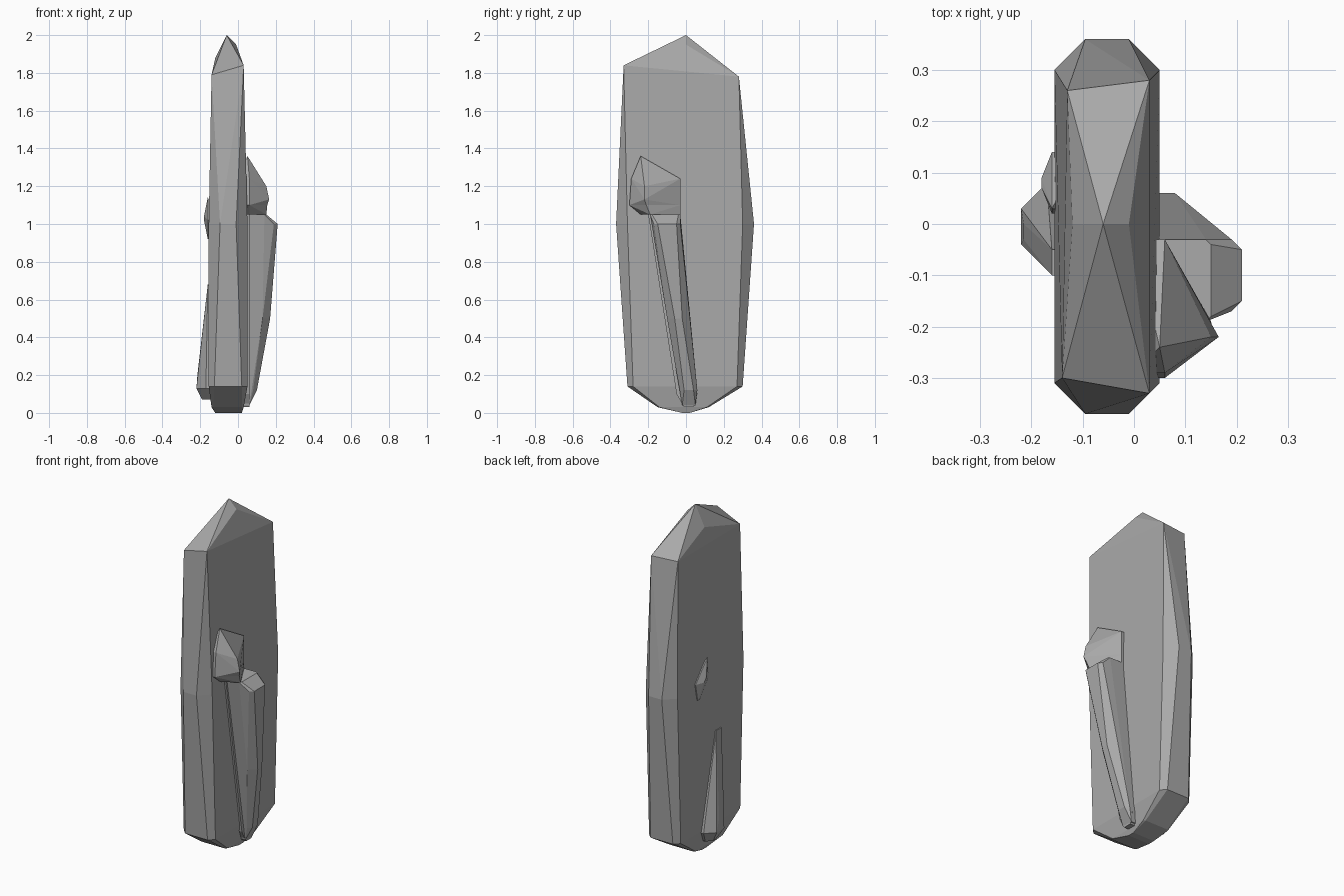
import bpy
import bmesh
import math
from mathutils import Vector

default_cube = bpy.data.objects.get("Cube")
if default_cube:
    bpy.data.objects.remove(default_cube, do_unlink=True)

# One plain colour for the whole model
grey = bpy.data.materials.new("plain grey")
grey.use_nodes = True
shade = (.4, .4, .4, 1)
grey.diffuse_color = shade
grey.node_tree.nodes["Principled BSDF"].inputs["Base Color"].default_value = shade


def section(height, left, right, front, back, bevel=0):
    """Horizontal rectangle with its four corners cut off by the bevel."""
    corners = []
    for x, inward_x in ((left, bevel), (right, -bevel)):
        for y, inward_y in ((front, bevel), (back, -bevel)):
            corners.append(Vector((x + inward_x, y, height)))
            corners.append(Vector((x, y + inward_y, height)))
    return corners


def faceted(name, sections, tips=()):
    """Convex flat-faced solid wrapped around sections and single tip points."""
    bm = bmesh.new()
    for dimensions in sections:
        for corner in section(*dimensions):
            bm.verts.new(corner)
    for tip in tips:
        bm.verts.new(tip)
    bmesh.ops.remove_doubles(bm, verts=bm.verts, dist=.0001)
    bmesh.ops.convex_hull(bm, input=bm.verts)
    loose = [vert for vert in bm.verts if not vert.link_faces]
    bmesh.ops.delete(bm, geom=loose, context="VERTS")
    bmesh.ops.dissolve_limit(bm, angle_limit=math.radians(1),
                             verts=bm.verts, edges=bm.edges)
    bmesh.ops.recalc_face_normals(bm, faces=bm.faces)
    mesh = bpy.data.meshes.new(name)
    bm.to_mesh(mesh)
    bm.free()
    mesh.materials.append(grey)
    solid = bpy.data.objects.new(name, mesh)
    bpy.context.collection.objects.link(solid)
    return solid


# Tall slab: bevelled waist, pointed roof and shallow keel
roof_ridge = [(-.06, 0, 2), (-.12, 0, 1.88), (-.01, 0, 1.95)]
shoulder_front = [(-.14, -.3, 1.79), (.03, -.33, 1.84)]
shoulder_back = [(-.13, .26, 1.78), (.03, .28, 1.78)]
faceted("slab", [
    (1, -.155, .05, -.37, .36, .06),
    (.14, -.155, .05, -.31, .3, .03),
    (.03, -.14, .03, -.15, .12, .01),
    (0, -.12, .02, -.02, .02),
], roof_ridge + shoulder_front + shoulder_back)

# Long tapered fin, thickest at its top, with a thin backing plate
faceted("fin", [
    (1.05, 0, .15, -.19, -.03, .01),
    (1, 0, .21, -.17, -.03, .02),
    (.5, 0, .17, -.1, .02, .04),
    (.12, 0, .1, -.03, .06, .02),
    (.04, 0, .06, -.02, .05),
])
faceted("fin_plate", [
    (1.05, 0, .06, -.2, -.03),
    (.1, 0, .06, -.05, .06),
    (.03, 0, .06, -.01, .04),
])

# Knob above the fin, with a collar tapering in below it
faceted("knob", [
    (1.24, 0, .06, -.29, -.03),
    (1.1, 0, .06, -.3, -.03),
], [(.05, -.24, 1.36), (.15, -.22, 1.2), (.165, -.22, 1.13), (.155, -.21, 1.1)])
faceted("knob_collar", [
    (1.1, 0, .06, -.3, -.03),
    (1.05, 0, .06, -.24, -.03),
], [(.155, -.21, 1.1), (.15, -.19, 1.05)])

# Small stud and short tapered fin on the opposite face
faceted("stud", [
    (1.02, -.16, -.1, .02, .14),
    (.92, -.16, -.1, .1, .12),
], [(-.16, .03, 1.14), (-.18, .09, 1.02), (-.18, .07, 1.04)])
faceted("small_fin", [
    (.68, -.16, -.1, -.1, -.05),
    (.2, -.215, -.1, -.08, .05, .05),
    (.13, -.22, -.1, -.09, .08, .05),
    (.07, -.19, -.1, -.03, .05, .03),
])
